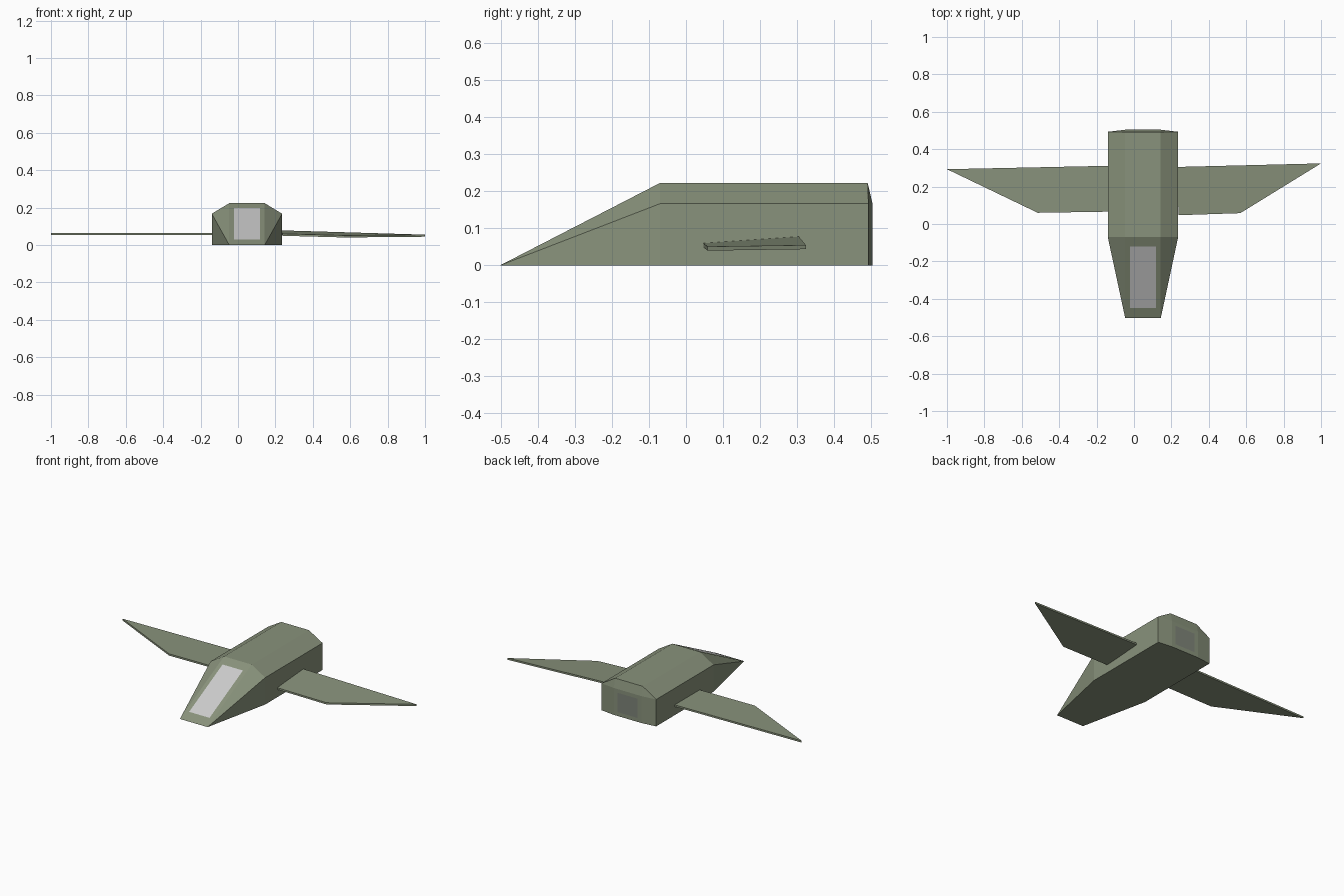
import bpy, bmesh
from mathutils import Vector

if "Cube" in bpy.data.objects:
    bpy.data.objects.remove(bpy.data.objects["Cube"])

CX = 0.048           # fuselage centre line
W, N = 0.188, 0.095  # half width of hull, half width of roof and nose


def material(name, rgb):
    m = bpy.data.materials.new(name)
    m.diffuse_color = (*rgb, 1)
    m.use_nodes = True
    m.node_tree.nodes["Principled BSDF"].inputs["Base Color"].default_value = m.diffuse_color
    return m


hull = material("hull_green", (0.25, 0.29, 0.20))
glass = material("pale_glass", (0.53, 0.53, 0.54))
hatch = material("hatch_grey", (0.21, 0.23, 0.19))


def build(name, verts, faces, mat):
    bm = bmesh.new()
    vs = [bm.verts.new(v) for v in verts]
    for f in faces:
        bm.faces.new([vs[i] for i in f])
    if len(faces) > 1:
        bmesh.ops.recalc_face_normals(bm, faces=bm.faces)
    me = bpy.data.meshes.new(name)
    bm.to_mesh(me)
    bm.free()
    me.materials.append(mat)
    ob = bpy.data.objects.new(name, me)
    bpy.context.collection.objects.link(ob)
    return ob


# Fuselage: one side's points, mirrored across the centre line
side = [(N, -0.503, 0),                                       # 0 nose
        (W, -0.07, 0), (W, -0.07, 0.167), (N, -0.07, 0.223),  # 1-3 shoulder
        (W, 0.493, 0), (W, 0.493, 0.167), (N, 0.491, 0.223),  # 4-6 rear rim
        (N, 0.504, 0), (N, 0.504, 0.167)]                     # 7-8 rear bulge
n = len(side)
verts = [(CX + s * x, y, z) for s in (1, -1) for x, y, z in side]
half = [(0, 1, 2), (0, 2, 3), (1, 4, 5, 2), (2, 5, 6, 3), (4, 7, 8, 5), (5, 8, 6)]
faces = half + [tuple(i + n for i in f) for f in half]
for a, b in ((0, 3), (3, 6), (6, 8), (8, 7)):
    faces.append((a, b, b + n, a + n))
faces.append((0, 1, 4, 7, 7 + n, 4 + n, 1 + n, n))
build("fuselage", verts, faces, hull)


# Windscreen lying on the nose slope
def slope_z(y):
    return 0.223 * (y + 0.503) / 0.433 + 0.0015


build("windscreen", [(x, y, slope_z(y)) for x, y in
                     ((-0.022, -0.448), (0.118, -0.448), (0.118, -0.12), (-0.022, -0.12))],
      [(0, 1, 2, 3)], glass)

# Rear hatch
build("rear_hatch", [(x, 0.5055, z) for x, z in
                     ((0.118, 0.025), (-0.022, 0.025), (-0.022, 0.145), (0.118, 0.145))],
      [(0, 1, 2, 3)], hatch)


# Wings: thin slabs from a four-point plan outline
def wing(name, top, thick=0.011):
    low = [Vector(p) - Vector((0, 0, thick)) for p in top]
    sides = [(i, (i + 1) % 4, (i + 1) % 4 + 4, i + 4) for i in range(4)]
    build(name, list(top) + low, [(0, 1, 2, 3), (4, 5, 6, 7)] + sides, hull)


wing("right_wing", [(0.238, 0.047, 0.060), (0.568, 0.058, 0.051),
                    (1.0, 0.324, 0.055), (0.230, 0.305, 0.078)])
wing("left_wing", [(-0.138, 0.066, 0.064), (-0.515, 0.060, 0.064),
                   (-1.0, 0.293, 0.064), (-0.138, 0.311, 0.064)])
